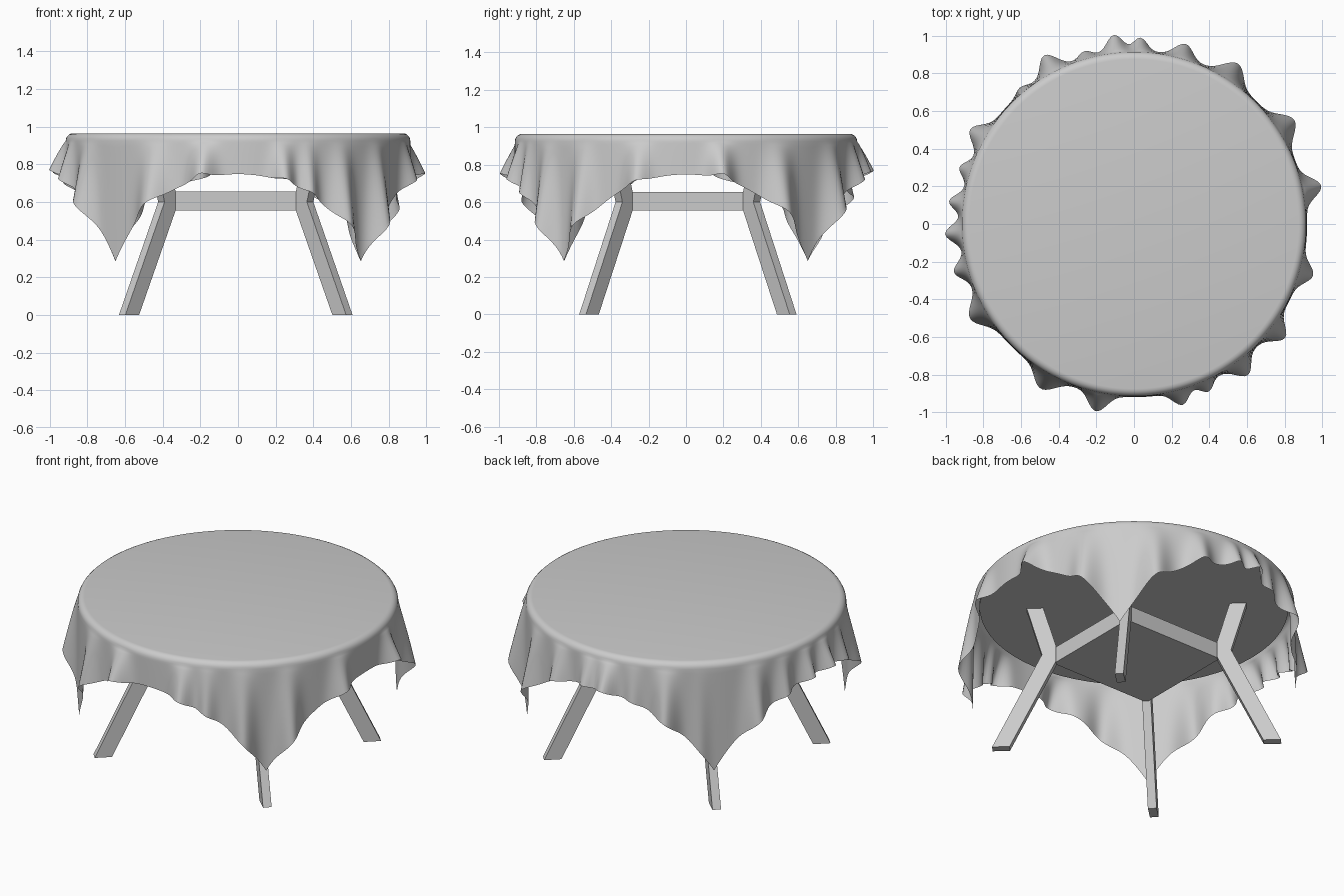
import bpy, bmesh, math
from math import sin, cos, pi, radians

if "Cube" in bpy.data.objects:
    bpy.data.objects.remove(bpy.data.objects["Cube"])

CX, CY = -0.012, 0.01      # table frame centre


def make_object(name, bm, smooth=None):
    bmesh.ops.recalc_face_normals(bm, faces=bm.faces[:])
    me = bpy.data.meshes.new(name)
    bm.to_mesh(me)
    bm.free()
    ob = bpy.data.objects.new(name, me)
    bpy.context.collection.objects.link(ob)
    if smooth:
        bpy.ops.object.select_all(action='DESELECT')
        ob.select_set(True)
        bpy.context.view_layer.objects.active = ob
        bpy.ops.object.shade_smooth_by_angle(angle=radians(smooth))
    return ob


# Bent legs: side profile (radius, height) given thickness, one per diagonal
PROFILE = [(0.825, 0), (0.54, 0.6), (0.63, 0.915), (0.535, 0.915),
           (0.46, 0.655), (0.46, 0.555), (0.725, 0)]


def leg(name, angle, width=0.05):
    d = (cos(angle), sin(angle))
    n = (-d[1], d[0])
    bm = bmesh.new()
    sides = []
    for h in (-width / 2, width / 2):
        sides.append([bm.verts.new((CX + d[0] * r + n[0] * h,
                                    CY + d[1] * r + n[1] * h, z))
                      for r, z in PROFILE])
    a, b = sides
    bm.faces.new(a)
    bm.faces.new(b[::-1])
    k = len(PROFILE)
    for i in range(k):
        j = (i + 1) % k
        bm.faces.new((a[i], b[i], b[j], a[j]))
    make_object(name, bm)


for name, deg in (("back_right_leg", 43), ("back_left_leg", 137),
                  ("front_left_leg", 223), ("front_right_leg", -43)):
    leg(name, radians(deg))

# Square block joining the legs
bm = bmesh.new()
bmesh.ops.create_cube(bm, size=1)
bmesh.ops.scale(bm, vec=(0.69, 0.65, 0.1), verts=bm.verts)
bmesh.ops.translate(bm, vec=(CX, CY, 0.605), verts=bm.verts)
make_object("leg_brace", bm)

# Round table top under the cloth
bm = bmesh.new()
bmesh.ops.create_cone(bm, cap_ends=True, segments=64, radius1=0.88,
                      radius2=0.88, depth=0.05)
bmesh.ops.translate(bm, vec=(0, 0, 0.93), verts=bm.verts)
make_object("table_top", bm, 30)

# Square tablecloth: folds as (direction, outer radius, angular width)
FOLDS = [(11.5, 1.01, 4), (-16, 0.985, 4), (-37, 1.0, 4), (-53, 1.0, 4),
         (-66, 0.97, 3), (-75, 0.99, 3.5), (-101.5, 1.01, 4),
         (-119.5, 1.0, 5), (-150, 1.0, 5), (-165, 0.985, 3.5),
         (-177, 1.0, 3.5), (173, 0.985, 3), (162, 0.97, 3), (150, 1.0, 4),
         (130, 0.94, 3), (118, 1.01, 4), (106, 0.95, 3), (96, 1.005, 3.5),
         (88, 0.985, 3), (74, 0.99, 4), (57, 1.01, 5), (33, 1.01, 5)]
TOP_Z, FLAT_R, BEND, HALF = 0.965, 0.875, 0.04, 1.115
RIM = FLAT_R + BEND
N, ARC, DROP = 360, 5, 18


def fold_offset(deg):
    out = 0.005
    for a, r, w in FOLDS:
        d = (deg - a + 180) % 360 - 180
        out += (r - RIM) * math.exp(-(d / w) ** 2)
    return out


bm = bmesh.new()
cols = []
for i in range(N):
    deg = i * 360 / N
    t = radians(deg)
    reach = HALF / max(abs(cos(t)), abs(sin(t)))
    length = reach - FLAT_R - BEND * pi / 2
    off = fold_offset(deg)
    pts = [(FLAT_R + BEND * sin(k / ARC * pi / 2),
            TOP_Z - BEND + BEND * cos(k / ARC * pi / 2))
           for k in range(ARC + 1)]
    fall = math.sqrt(max(length ** 2 - off ** 2, 0.01))
    for k in range(1, DROP + 1):
        f = k / DROP
        pts.append((RIM + off * f ** 0.85, TOP_Z - BEND - fall * f))
    cols.append([bm.verts.new((r * cos(t), r * sin(t), z)) for r, z in pts])
for i in range(N):
    a, b = cols[i], cols[(i + 1) % N]
    for k in range(len(a) - 1):
        bm.faces.new((a[k], a[k + 1], b[k + 1], b[k]))
bm.faces.new([c[0] for c in cols])
make_object("tablecloth", bm, 60)
